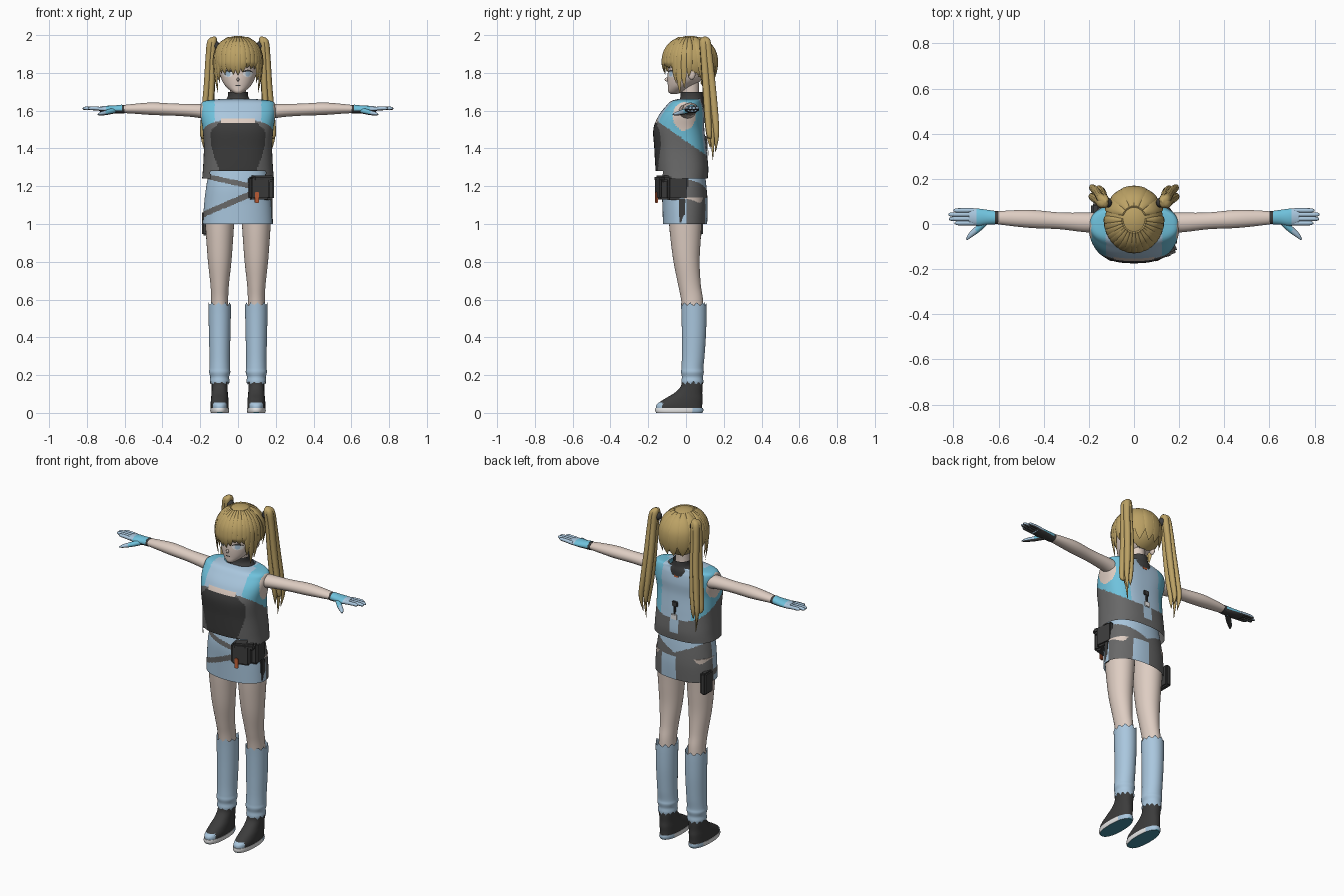
import bpy, bmesh, math, random
from mathutils import Vector, Matrix

random.seed(4)
cube = bpy.data.objects.get("Cube")
if cube:
    bpy.data.objects.remove(cube, do_unlink=True)

X, Y, Z = Vector((1, 0, 0)), Vector((0, 1, 0)), Vector((0, 0, 1))
PALETTE = {
    "hair gold": (.50, .36, .13), "skin": (.73, .61, .54), "pale blue": (.40, .57, .73),
    "cyan": (.16, .54, .72), "charcoal": (.045, .045, .045), "grey": (.14, .14, .14),
    "white": (.8, .8, .8), "teal": (.06, .27, .36), "orange": (.55, .12, .04),
}
MATS = {}
for label, rgb in PALETTE.items():
    mat = bpy.data.materials.new(label)
    mat.use_nodes = True
    mat.diffuse_color = (*rgb, 1)
    shader = mat.node_tree.nodes["Principled BSDF"]
    shader.inputs["Base Color"].default_value = (*rgb, 1)
    shader.inputs["Roughness"].default_value = .8
    MATS[label] = mat


def finish(name, bm, colour):
    """Colour faces by name or rule (None removes the face), then shade smooth."""
    bmesh.ops.recalc_face_normals(bm, faces=bm.faces)
    bm.normal_update()
    mesh, slots, doomed = bpy.data.meshes.new(name), [], []
    for face in bm.faces:
        tint = colour(face.calc_center_median(), face.normal) if callable(colour) else colour
        if tint is None:
            doomed.append(face)
            continue
        if tint not in slots:
            slots.append(tint)
            mesh.materials.append(MATS[tint])
        face.material_index = slots.index(tint)
    bmesh.ops.delete(bm, geom=doomed, context="FACES")
    bm.to_mesh(mesh)
    bm.free()
    obj = bpy.data.objects.new(name, mesh)
    bpy.context.collection.objects.link(obj)
    bpy.ops.object.select_all(action="DESELECT")
    obj.select_set(True)
    bpy.context.view_layer.objects.active = obj
    bpy.ops.object.shade_smooth_by_angle(angle=math.radians(50))
    return obj


def spline(stations, t):
    """Smooth interpolation through a list of tuples, t from 0 to 1."""
    last = len(stations) - 1
    i = min(int(t * last), last - 1)
    f = t * last - i
    p, q, r, s = (stations[max(0, min(last, i + k))] for k in (-1, 0, 1, 2))
    return [b + .5 * f * (c - a + f * (2 * a - 5 * b + 4 * c - d + f * (3 * (b - c) + d - a)))
            for a, b, c, d in zip(p, q, r, s)]


def loft(name, stations, colour, u=X, v=Y, sides=24, rings=20, power=2, cap=True):
    """Skin of rounded sections; each station is x, y, z, half width, half depth."""
    bm, loops = bmesh.new(), []
    for k in range(rings + 1):
        x, y, z, a, b = spline(stations, k / rings)
        loop = []
        for j in range(sides):
            ang = math.tau * j / sides
            c, s = (math.copysign(abs(w) ** (2 / power), w) for w in (math.cos(ang), math.sin(ang)))
            loop.append(bm.verts.new(Vector((x, y, z)) + u * a * c + v * b * s))
        loops.append(loop)
    for low, high in zip(loops, loops[1:]):
        for j in range(sides):
            n = (j + 1) % sides
            bm.faces.new((low[j], low[n], high[n], high[j]))
    if cap:
        bm.faces.new(loops[0])
        bm.faces.new(loops[-1])
    return finish(name, bm, colour)


def upright(x, rows):
    """Rows of z, centre y, half width, half depth become loft stations."""
    return [(x, y, z, a, b) for z, y, a, b in rows]


def ball(name, centre, size, colour):
    bm = bmesh.new()
    bmesh.ops.create_uvsphere(bm, u_segments=64, v_segments=48, radius=1,
                              matrix=Matrix.Translation(centre) @ Matrix.Diagonal((*size, 1)))
    return finish(name, bm, colour)


def box(name, centre, size, colour, turn=0, bevel=.01):
    bm = bmesh.new()
    bmesh.ops.create_cube(bm, size=1, matrix=Matrix.Translation(centre)
                          @ Matrix.Rotation(turn, 4, "Z") @ Matrix.Diagonal((*size, 1)))
    bmesh.ops.bevel(bm, geom=bm.edges[:], offset=bevel, segments=2, affect="EDGES")
    return finish(name, bm, colour)


# Colour rules
def vest_rule(c, n):
    ax = abs(c.x)
    if c.y < -.09 and ax < .145:
        if c.z < 1.28:
            return None
        if c.z < 1.535 - .9 * max(0, ax - .1):
            side = .115 + .03 * math.sin((c.z - 1.33) * 12)
            return "charcoal" if ax < side else "grey"
        if c.z < 1.56 and ax < .09:
            return "skin"
    if ax > .13 and ((c.y + .01) / .06) ** 2 + ((c.z - 1.57) / .075) ** 2 < 1:
        return "skin"
    if c.y > .05 and abs(c.x) < .03 and 1.28 < c.z < 1.38:
        return "pale blue"
    if c.z < 1.46 - .7 * (c.y + .03):
        return "grey"
    return "cyan" if ax > (.125 if c.y < 0 else .1) else "pale blue"


def skirt_rule(c, n):
    if c.y < 0:
        upper, lower = 1.215 - .22 * c.x, 1.13 + .43 * c.x
        if c.x < .1 and (abs(c.z - upper) < .014 or abs(c.z - lower) < .016):
            return "grey"
        return "pale blue"
    if c.z > 1.16 + .45 * abs(c.x) or (-.01 < c.x < .09 and c.z < 1.14):
        return "pale blue"
    return "grey"


def face_rule(c, n):
    if c.y < -.02:
        ex, ez = (abs(c.x) - .052) / .027, (c.z - 1.797) / .019
        if ex * ex + ez * ez < 1:
            if ez > .5 - .3 * ex * ex:
                return "charcoal"
            return "pale blue" if ex * ex * 3 + ez * ez < .7 else "white"
        if abs(c.z - 1.734) < .0025 and abs(c.x) < .014:
            return "charcoal"
    return "skin"


def glove_rule(c, n):
    if n.z < -.3:
        return "charcoal"
    return "cyan" if abs(c.x) < .7 else "pale blue"


def sock_rule(c, n):
    ang = math.atan2(c.y - .04, abs(c.x) - .095)
    jag = abs((ang * 11 / math.tau) % 1 - .5)
    return "pale blue" if .15 + .03 * jag < c.z < .585 - .035 * jag else None


def boot_rule(c, n):
    return "pale blue" if c.y < -.125 and c.z < .055 else "charcoal"


def sole_rule(c, n):
    if n.z < -.5:
        return "teal"
    return "pale blue" if c.y > .03 else "white"


def cap_rule(c, n):
    limit = 1.87 if c.y < -.03 else 1.87 - .9 * (c.y + .03)
    return "hair gold" if c.z > limit or c.y > .08 else None


# Torso, skirt and collar
loft("vest", upright(0, [(1.24, -.02, .19, .135), (1.3, -.022, .185, .14), (1.4, -.03, .181, .138),
     (1.5, -.038, .187, .135), (1.57, -.025, .198, .122), (1.62, -.01, .198, .1),
     (1.65, 0, .18, .08), (1.662, .02, .09, .06)]), vest_rule,
     sides=128, rings=110, power=2.5, cap=False)
loft("skirt", upright(0, [(1, -.005, .185, .117), (1.1, -.005, .18, .12), (1.2, -.01, .168, .118),
     (1.3, -.01, .15, .105)]), skirt_rule, sides=128, rings=80, power=2.2, cap=False)
loft("neck", upright(0, [(1.62, .035, .05, .05), (1.68, .025, .042, .045), (1.75, .02, .045, .05)]), "skin")
loft("collar", upright(0, [(1.615, .01, .095, .085), (1.645, .025, .08, .07), (1.67, .03, .056, .06),
     (1.70, .03, .052, .058)]), "charcoal", sides=32, cap=False)

# Head
loft("head", upright(0, [(1.687, -.065, .008, .012), (1.70, -.055, .032, .038), (1.73, -.03, .066, .066),
     (1.77, -.005, .089, .093), (1.82, .004, .1, .1), (1.88, .01, .103, .108),
     (1.94, .01, .085, .09), (1.975, .01, .03, .03)]), face_rule, sides=160, rings=140)
ball("nose", (0, -.1, 1.765), (.007, .013, .011), "skin")
for s in (-1, 1):
    ball("ear", (s * .105, .03, 1.795), (.012, .02, .03), "skin")

# Hair cap and locks
HEART, HAIR = Vector((0, .02, 1.86)), Vector((.128, .143, .136))
ball("hair_cap", HEART, HAIR, cap_rule)


def lock(name, degrees, tip, width):
    phi = math.radians(degrees)
    out, side = Vector((math.sin(phi), -math.cos(phi), 0)), Vector((math.cos(phi), math.sin(phi), 0))
    stations = []
    for polar, size in ((22, .3), (45, .8), (68, 1), (90, .95)):
        a = math.radians(polar)
        spot = HEART + (out * math.sin(a) + Z * math.cos(a)) * HAIR
        stations.append((*spot, width * size, .008))
    for drop, pull, size in ((.55, .98, .7), (1, .9, .04)):
        spot = HEART + out * HAIR * pull
        stations.append((spot.x, spot.y, HEART.z + (tip - HEART.z) * drop, width * size, .007 * size))
    loft(name, stations, "hair gold", side, (out + Z * .6).normalized(), sides=10, rings=24)


for degrees in range(-48, 49, 12):
    lock("fringe_lock", degrees, 1.805 + random.uniform(-.02, .025), .021)
for s in (-1, 1):
    for degrees, tip in ((56, 1.745), (66, 1.69), (77, 1.72), (88, 1.78)):
        lock("side_lock", s * degrees, tip, .02)
    for degrees in (120, 145, 170):
        lock("back_lock", s * degrees, 1.76, .036)

    # Twin tails
    ball("hair_tie", (s * .118, .095, 1.945), (.02, .022, .024), "charcoal")
    for dx, dy, tip in ((0, 0, 1.34), (.012, .018, 1.38), (-.012, .014, 1.42),
                        (.014, -.014, 1.45), (-.01, -.016, 1.4)):
        rows = [(.125, .1, 1.992, .006, 0), (.136, .1, 1.97, .019, .5), (.144, .108, 1.88, .017, .8),
                (.15, .12, 1.74, .017, 1), (.162, .132, 1.58, .016, 1.2), (.172, .14, 1.47, .012, 1.2),
                (.165, .142, tip, .001, .8)]
        loft("tail_strand", [(s * (x + dx * k), y + dy * k, z, r, r * 1.15) for x, y, z, r, k in rows],
             "hair gold", sides=10, rings=36)

    # Arms, gloves and fingers
    loft("arm", [(s * x, y, z, a, b) for x, y, z, a, b in (
        (.13, .005, 1.59, .045, .045), (.22, .007, 1.6, .043, .036), (.33, .014, 1.605, .037, .032),
        (.45, .022, 1.61, .04, .033), (.55, .026, 1.61, .034, .026), (.63, .028, 1.608, .025, .019))],
        "skin", Y, Z)
    loft("wristband", [(s * x, .028, 1.608, .029, .023) for x in (.6, .61, .622)], "charcoal", Y, Z)
    loft("glove", [(s * x, y, z, a, b) for x, y, z, a, b in (
        (.615, .028, 1.608, .03, .024), (.65, .03, 1.607, .033, .021), (.69, .03, 1.607, .038, .019),
        (.73, .033, 1.608, .035, .014))], glove_rule, Y, Z, rings=30)
    for y, reach in ((.004, .795), (.023, .82), (.042, .822), (.06, .8)):
        loft("finger", [(s * .71, y, 1.608, .01, .011), (s * .76, y, 1.612, .01, .01),
             (s * (reach - .012), y, 1.612, .009, .009), (s * reach, y, 1.612, .003, .003)],
             glove_rule, Y, Z, sides=12, rings=12)
    loft("thumb", [(s * .65, .02, 1.602, .016, .016), (s * .69, -.02, 1.592, .015, .014),
         (s * .725, -.05, 1.584, .011, .01), (s * .742, -.07, 1.58, .003, .003)],
         glove_rule, Vector((s * .7, .7, 0)), Z, sides=12, rings=14)

    # Legs, socks and boots
    foot = s * .097
    loft("leg", upright(foot, [(.5, .04, .047, .055), (.6, .032, .045, .058), (.68, .018, .049, .06),
         (.8, .003, .062, .069), (.92, -.002, .071, .08), (1.02, -.003, .077, .088),
         (1.14, -.003, .08, .095)]), "skin", sides=32, rings=30)
    ripple = [(.14 + .025 * k, .034, .046 + .002 * k + .004 * (k % 2), .054 + .001 * k + .003 * (k % 2))
              for k in range(5)]
    loft("sock", upright(foot, ripple + [(.3, .038, .054, .06), (.42, .042, .057, .064),
         (.52, .042, .059, .066), (.59, .04, .06, .067)]), sock_rule, sides=88, rings=120, cap=False)
    loft("boot", upright(foot, [(.02, -.036, .047, .122), (.045, -.034, .048, .12), (.075, -.012, .046, .1),
         (.105, .012, .043, .074), (.14, .03, .042, .058), (.18, .034, .043, .056)]),
         boot_rule, sides=48, rings=40, power=2.3)
    loft("sole", upright(foot, [(0, -.036, .047, .122), (.012, -.036, .05, .128), (.026, -.036, .049, .126)]),
         sole_rule, sides=48, rings=4, power=2.3)

# Hip gear
box("front_pouch", (.11, -.118, 1.19), (.11, .07, .12), "charcoal", .25)
box("side_pouch", (.155, -.045, 1.19), (.06, .11, .125), "charcoal", .15)
box("pouch_flap", (.12, -.1, 1.24), (.12, .1, .035), "charcoal", .4)
box("orange_tag", (.1, -.157, 1.14), (.022, .012, .06), "orange", .25, .003)
box("hanging_strap", (.176, -.02, 1.07), (.014, .035, .13), "charcoal", 0, .004)
box("thigh_holster", (-.172, .05, 1.005), (.035, .08, .13), "charcoal", 0, .008)

# Back details
box("neck_tag", (0, .088, 1.615), (.03, .012, .022), "orange", 0, .002)
box("back_buckle", (0, .103, 1.45), (.035, .014, .03), "charcoal", 0, .003)
box("back_strap", (0, .108, 1.415), (.014, .012, .05), "charcoal", 0, .003)
box("back_plate", (0, .113, 1.375), (.035, .01, .03), "white", 0, .002)
